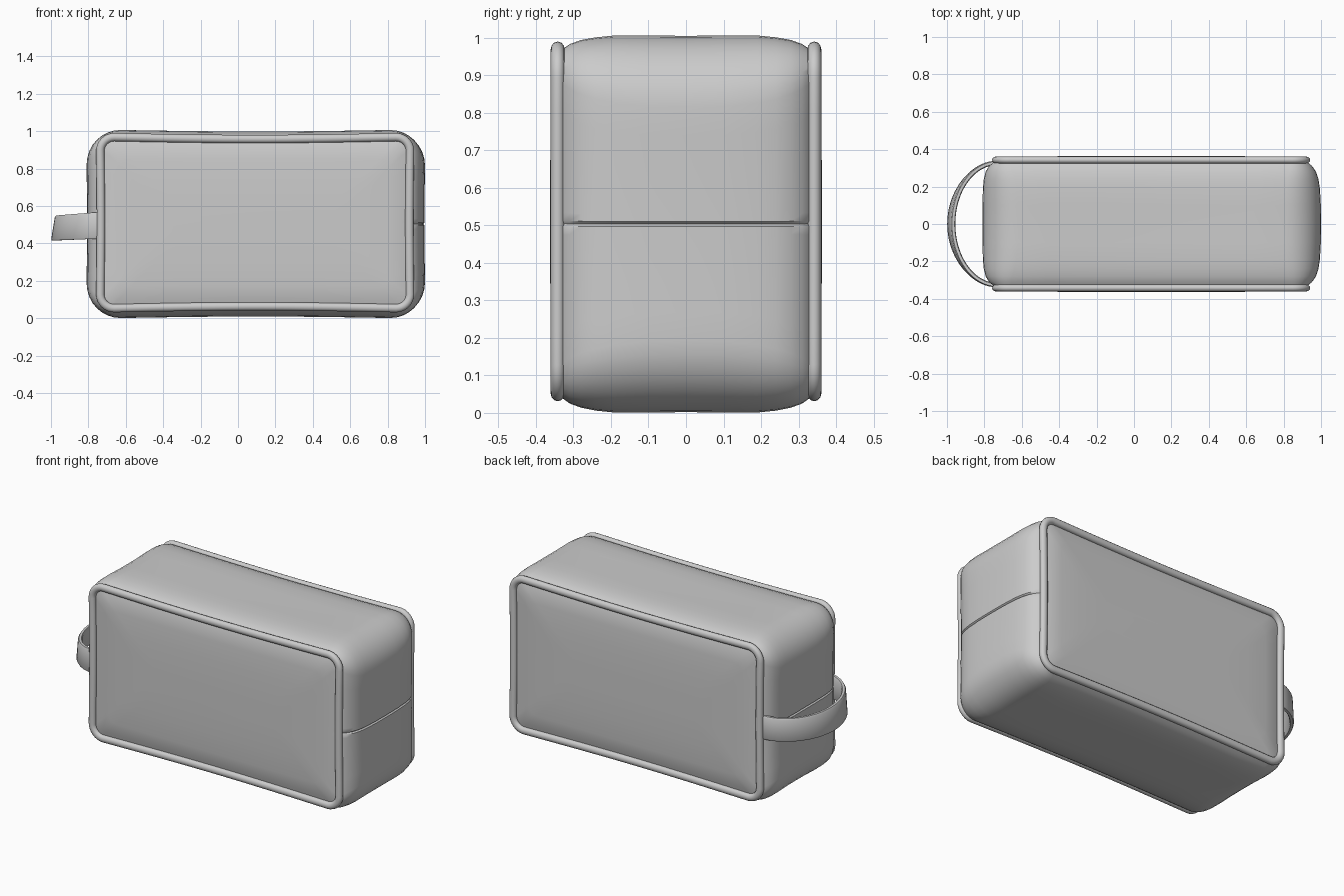
import bpy, bmesh, math

if "Cube" in bpy.data.objects:
    bpy.data.objects.remove(bpy.data.objects["Cube"])

N_CORNER = 8
SIDE_T = [0.12, 0.25, 0.38, 0.46, 0.49, 0.5, 0.51, 0.54, 0.62, 0.75, 0.88]


def rounded_loop(y, x0, x1, z0, z1, r, dip=0.0, seam=0.0):
    """Rounded rectangle in the xz plane; sides dip inwards, short sides carry a seam groove."""
    centres = [(x1 - r, z0 + r), (x1 - r, z1 - r), (x0 + r, z1 - r), (x0 + r, z0 + r)]
    pts = []
    for k in range(4):
        cx, cz = centres[k]
        for i in range(N_CORNER + 1):
            a = math.pi / 2 * (k - 1 + i / N_CORNER)
            pts.append((cx + r * math.cos(a), y, cz + r * math.sin(a)))
        a = math.pi / 2 * k
        nx, nz = math.cos(a), math.sin(a)
        sx, _, sz = pts[-1]
        ex, ez = centres[(k + 1) % 4]
        ex, ez = ex + r * nx, ez + r * nz
        for t in SIDE_T:
            d = dip * math.sin(math.pi * t) * (1 if k % 2 else 0.4)
            if k % 2 == 0 and t == 0.5:
                d += seam
            pts.append((sx + (ex - sx) * t - nx * d, y, sz + (ez - sz) * t - nz * d))
    return pts


def finish(name, bm, angle=40):
    bmesh.ops.recalc_face_normals(bm, faces=bm.faces)
    me = bpy.data.meshes.new(name)
    bm.to_mesh(me)
    bm.free()
    ob = bpy.data.objects.new(name, me)
    bpy.context.collection.objects.link(ob)
    bpy.ops.object.select_all(action='DESELECT')
    ob.select_set(True)
    bpy.context.view_layer.objects.active = ob
    bpy.ops.object.shade_smooth_by_angle(angle=math.radians(angle))
    return ob


def loft(name, rings, cap=True, closed=False, angle=40):
    bm = bmesh.new()
    vs = [[bm.verts.new(p) for p in ring] for ring in rings]
    n = len(vs[0])
    pairs = list(zip(vs, vs[1:])) + ([(vs[-1], vs[0])] if closed else [])
    for a, b in pairs:
        for i in range(n):
            j = (i + 1) % n
            bm.faces.new((a[i], a[j], b[j], b[i]))
    if cap:
        bm.faces.new(vs[0])
        bm.faces.new(vs[-1])
    return finish(name, bm, angle)


# soft bag body: gusset rings from the middle out, then the puffed panel
half = [
    (0.00, -0.810, 1.000, 0.002, 1.005, 0.19, 0.008, 0.008),
    (0.10, -0.810, 0.999, 0.001, 1.006, 0.19, 0.008, 0.008),
    (0.19, -0.808, 0.994, 0.001, 1.006, 0.18, 0.008, 0.008),
    (0.24, -0.803, 0.986, 0.006, 1.001, 0.165, 0.008, 0.008),
    (0.28, -0.793, 0.973, 0.014, 0.994, 0.145, 0.008, 0.008),
    (0.31, -0.775, 0.952, 0.025, 0.983, 0.12, 0.008, 0.008),
    (0.335, -0.745, 0.925, 0.043, 0.966, 0.085, 0.008, 0.006),
    (0.340, -0.715, 0.900, 0.075, 0.945, 0.06, 0.006, 0),
    (0.349, -0.690, 0.875, 0.100, 0.920, 0.05, 0.004, 0),
    (0.356, -0.620, 0.805, 0.170, 0.850, 0.05, 0, 0),
    (0.361, -0.500, 0.685, 0.290, 0.730, 0.05, 0, 0),
    (0.363, -0.350, 0.535, 0.420, 0.600, 0.05, 0, 0),
]
rings = [rounded_loop(-h[0], *h[1:]) for h in reversed(half)]
rings += [rounded_loop(*h) for h in half[1:]]
loft("bag_body", rings)

# piping around each panel
for side, name in ((-1, "front_piping"), (1, "back_piping")):
    path = rounded_loop(side * 0.342, -0.737, 0.920, 0.053, 0.968, 0.075, 0.010)
    n = len(path)
    tube = []
    for i, (x, y, z) in enumerate(path):
        px, _, pz = path[i - 1]
        qx, _, qz = path[(i + 1) % n]
        length = math.hypot(qx - px, qz - pz)
        nx, nz = (qz - pz) / length, -(qx - px) / length
        ring = []
        for k in range(12):
            a = math.tau * k / 12
            c, s = 0.022 * math.cos(a), 0.019 * math.sin(a)
            ring.append((x + nx * c, y + s, z + nz * c))
        tube.append(ring)
    loft(name, tube, cap=False, closed=True, angle=60)

# carry strap looping round the left end, lower edge flared outwards
strap = []
STEPS = 40
for i in range(STEPS + 1):
    a = math.pi * (i / STEPS - 0.5)
    c = max(math.cos(a), 0) ** 1.1
    s = math.sin(a)
    px, py = -0.745 - 0.232 * c, 0.325 * s
    nx, ny = -math.cos(a), s
    lo, hi = 0.425 - 0.01 * c, 0.567 - 0.018 * c
    ring = []
    for u, v in ((-1, 0.06), (-0.6, 0), (0.6, 0), (1, 0.06),
                 (1, 0.94), (0.6, 1), (-0.6, 1), (-1, 0.94)):
        off = 0.012 * u + 0.011 * c * (1 - 2 * v)
        ring.append((px + nx * off, py + ny * 0.012 * u, lo + (hi - lo) * v))
    strap.append(ring)
loft("carry_strap", strap)
